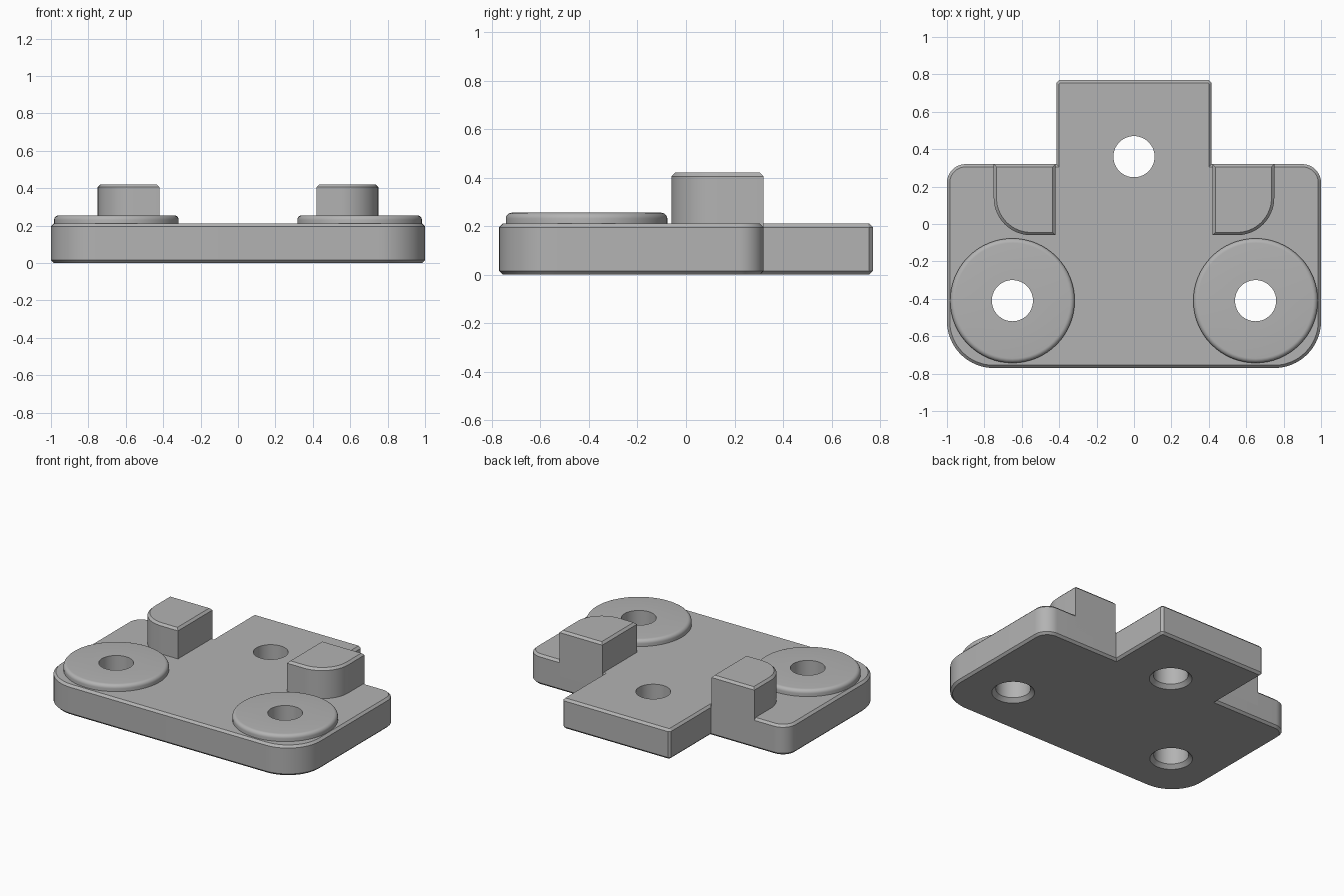
import bpy, bmesh
from math import sin, cos, radians
from mathutils import Vector

cube = bpy.data.objects.get("Cube")
if cube:
    bpy.data.objects.remove(cube)

grey = bpy.data.materials.new("plain grey")
grey.use_nodes = True
colour = (0.45, 0.45, 0.45, 1)
grey.diffuse_color = colour
grey.node_tree.nodes["Principled BSDF"].inputs["Base Color"].default_value = colour

CHAMFER = 0.015
TOP = 0.21
HOLE_R = 0.11
POST = (0.65, -0.41)   # washer centre
TAB_HOLE = (0, 0.36)


def finish(name, bm):
    bmesh.ops.recalc_face_normals(bm, faces=bm.faces)
    mesh = bpy.data.meshes.new(name)
    bm.to_mesh(mesh)
    bm.free()
    ob = bpy.data.objects.new(name, mesh)
    bpy.context.collection.objects.link(ob)
    mesh.materials.append(grey)
    return ob


def smooth(ob):
    bpy.ops.object.select_all(action='DESELECT')
    ob.select_set(True)
    bpy.context.view_layer.objects.active = ob
    bpy.ops.object.shade_smooth_by_angle(angle=radians(30))


def rounded(corners, steps=16):
    """Outline from (x, y, radius) corners; a zero radius keeps the corner sharp."""
    out = []
    for i, (x, y, r) in enumerate(corners):
        p = Vector((x, y))
        if r == 0:
            out.append(p)
            continue
        a = (Vector(corners[i - 1][:2]) - p).normalized()
        b = (Vector(corners[(i + 1) % len(corners)][:2]) - p).normalized()
        centre = p + (a + b) * r
        n = 1 if r <= CHAMFER else steps
        for k in range(n + 1):
            t = radians(90 * k / n)
            out.append(centre - b * r * cos(t) - a * r * sin(t))
    return out


def inset(points, d):
    """Offset a counter-clockwise outline inward with mitred corners."""
    out = []
    for i, p in enumerate(points):
        e1 = (p - points[i - 1]).normalized()
        e2 = (points[(i + 1) % len(points)] - p).normalized()
        n1, n2 = Vector((-e1.y, e1.x)), Vector((-e2.y, e2.x))
        out.append(p + (n1 + n2) * d / (1 + n1.dot(n2)))
    return out


def plate(name, outline, levels):
    """Stack insets of the outline at (height, inset) levels."""
    bm = bmesh.new()
    rings = [[bm.verts.new((*p, z)) for p in inset(outline, d)] for z, d in levels]
    n = len(outline)
    for lo, hi in zip(rings, rings[1:]):
        for i in range(n):
            j = (i + 1) % n
            bm.faces.new((lo[i], lo[j], hi[j], hi[i]))
    bm.faces.new(rings[0][::-1])
    bm.faces.new(rings[-1])
    return finish(name, bm)


def lathe(name, profile, centre, steps=64):
    """Spin (radius, z) points into a ring; a closed profile leaves a bore."""
    bm = bmesh.new()
    rings = [[bm.verts.new((centre[0] + r * cos(radians(360 * k / steps)),
                            centre[1] + r * sin(radians(360 * k / steps)), z))
              for k in range(steps)] for r, z in profile]
    for i, ring in enumerate(rings):
        nxt = rings[(i + 1) % len(rings)]
        for k in range(steps):
            m = (k + 1) % steps
            bm.faces.new((ring[k], ring[m], nxt[m], nxt[k]))
    return finish(name, bm)


# T-shaped base with chamfered rims
half = [(1, -0.77, 0.25), (1, 0.32, 0.1), (0.415, 0.32, 0), (0.415, 0.77, CHAMFER)]
corners = half + [(-x, y, r) for x, y, r in reversed(half)]
base = plate("base_plate", rounded(corners),
             [(0, CHAMFER), (CHAMFER, 0), (TOP - CHAMFER, 0), (TOP, CHAMFER)])

# Three through holes, widened at the underside
for centre in (POST, (-POST[0], POST[1]), TAB_HOLE):
    circle = [Vector(centre) + HOLE_R * Vector((cos(radians(a * 360 / 64)), sin(radians(a * 360 / 64))))
              for a in range(64)]
    cutter = plate("hole_cutter", circle,
                   [(-0.05, -0.025), (0, -0.025), (0.025, 0), (0.4, 0)])
    cutter.hide_render = True
    cut = base.modifiers.new("hole", 'BOOLEAN')
    cut.operation, cut.solver, cut.object = 'DIFFERENCE', 'EXACT', cutter
    bpy.context.view_layer.objects.active = base
    bpy.ops.object.modifier_apply(modifier=cut.name)
    bpy.data.objects.remove(cutter)
smooth(base)

for side, s in (("left", 1), ("right", -1)):
    # Raised round pad with a softened upper rim
    R, H, F = 0.333, 0.255, 0.025
    rim = [(R - F + F * cos(radians(a)), H - F + F * sin(radians(a))) for a in range(0, 91, 15)]
    pad = [(HOLE_R, TOP - 0.01), (R, TOP - 0.01)] + rim + [(HOLE_R, H)]
    smooth(lathe(side + "_round_pad", pad, (s * POST[0], POST[1])))

    # Upright lug, flush with the rear edge, rounded at its outer front corner
    lug = [(0.42, -0.06, 0), (0.75, -0.06, 0.2), (0.75, 0.32, 0), (0.42, 0.32, 0)]
    if s < 0:
        lug = [(-x, y, r) for x, y, r in reversed(lug)]
    smooth(plate(side + "_lug", rounded(lug),
                 [(0.1, 0), (0.42 - CHAMFER, 0), (0.42, CHAMFER)]))
